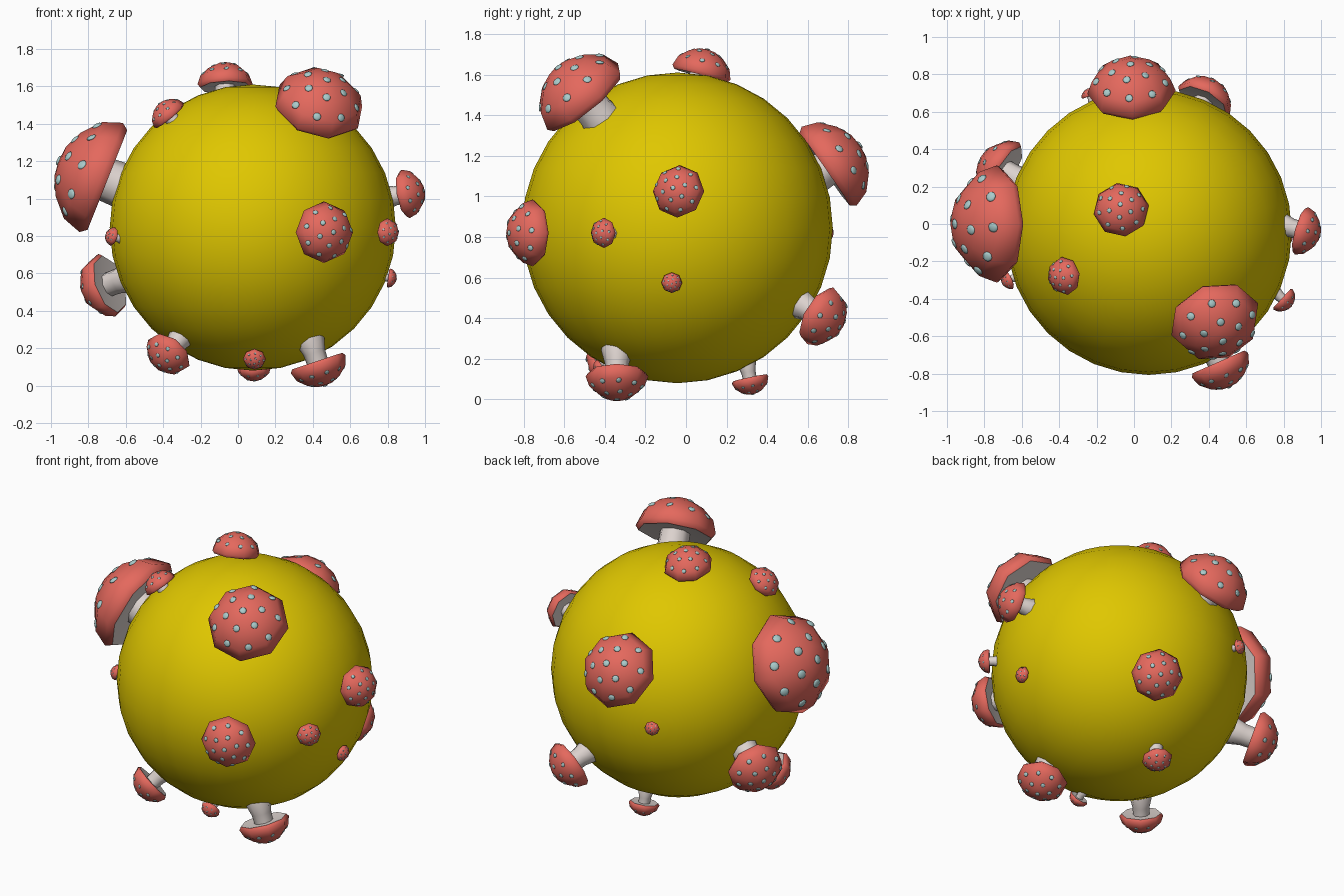
import bpy, bmesh, math
from mathutils import Vector, Matrix
from mathutils.bvhtree import BVHTree

if "Cube" in bpy.data.objects:
    bpy.data.objects.remove(bpy.data.objects["Cube"])

def material(name, rgb):
    m = bpy.data.materials.new(name)
    m.diffuse_color = (*rgb, 1)
    m.use_nodes = True
    m.node_tree.nodes["Principled BSDF"].inputs["Base Color"].default_value = m.diffuse_color
    return m

YELLOW = material("yellow", (0.74, 0.57, 0.0))
RED = material("red", (0.78, 0.14, 0.11))
CREAM = material("cream", (0.72, 0.65, 0.62))
PALE = material("pale_blue", (0.40, 0.60, 0.60))

def lathe(bm, profile, sides=8):
    """Closed solid of revolution; zero radius at either end makes a tip."""
    rings = []
    for r, z in profile:
        n = 1 if r == 0 else sides
        rings.append([bm.verts.new((r * math.cos(2 * math.pi * i / sides),
                                    r * math.sin(2 * math.pi * i / sides), z)) for i in range(n)])
    for a, b in zip(rings, rings[1:]):
        for i in range(sides):
            j = (i + 1) % sides
            quad = [a[i % len(a)], a[j % len(a)], b[j % len(b)], b[i % len(b)]]
            bm.faces.new(list(dict.fromkeys(quad)))
    bmesh.ops.recalc_face_normals(bm, faces=bm.faces)

def to_mesh(bm, name, *mats):
    me = bpy.data.meshes.new(name)
    bm.to_mesh(me)
    for m in mats:
        me.materials.append(m)
    return me

def add(name, me, matrix=Matrix()):
    ob = bpy.data.objects.new(name, me)
    bpy.context.collection.objects.link(ob)
    ob.matrix_world = matrix
    return ob

def smooth(ob, degrees):
    bpy.ops.object.select_all(action='DESELECT')
    ob.select_set(True)
    bpy.context.view_layer.objects.active = ob
    bpy.ops.object.shade_smooth_by_angle(angle=math.radians(degrees))

# ball
bm = bmesh.new()
bmesh.ops.create_uvsphere(bm, u_segments=32, v_segments=16, radius=0.765)
ball = add("ball", to_mesh(bm, "ball", YELLOW), Matrix.Translation((0.079, -0.042, 0.845)))
smooth(ball, 60)

# cap, unit diameter, eight sided, pale underside
bm = bmesh.new()
lathe(bm, [(0, 0.05), (0.47, 0.01), (0.515, 0.07), (0.455, 0.24), (0.30, 0.38), (0.14, 0.455), (0, 0.47)])
for f in bm.faces:
    f.material_index = 1 if f.normal.z < -0.85 else 0
tree = BVHTree.FromBMesh(bm)
cap_mesh = to_mesh(bm, "cap", RED, CREAM)

# stem, flared at the foot
bm = bmesh.new()
lathe(bm, [(0, -0.51), (0.23, -0.51), (0.26, -0.38), (0.20, -0.15), (0.19, 0.07), (0, 0.07)])
stem_mesh = to_mesh(bm, "stem", CREAM)

# spots laid on the cap in rings
bm = bmesh.new()
for count, radius, turn in [(1, 0, 0), (6, 0.23, 0.3), (9, 0.41, 0.1)]:
    for k in range(count):
        a = 2 * math.pi * k / count + turn
        hit, normal, _, _ = tree.ray_cast(Vector((radius * math.cos(a), radius * math.sin(a), 1)),
                                          Vector((0, 0, -1)))
        m = Matrix.Translation(hit) @ normal.to_track_quat('Z', 'Y').to_matrix().to_4x4()
        bmesh.ops.create_icosphere(bm, subdivisions=2, radius=0.045,
                                   matrix=m @ Matrix.Diagonal((1, 1, 0.35, 1)))
spot_mesh = to_mesh(bm, "spots", PALE)

# mushrooms: cap middle, axis, cap diameter
mushrooms = [
    ((-0.80, 0.00, 1.14), (-0.93, 0.00, 0.37), 0.61),
    ((0.445, -0.545, 1.535), (0.23, -0.62, 0.75), 0.48),
    ((-0.07, 0.085, 1.645), (-0.04, 0.25, 0.96), 0.29),
    ((-0.385, -0.28, 1.465), (-0.62, -0.10, 0.75), 0.20),
    ((0.925, -0.045, 1.03), (0.94, -0.27, 0.17), 0.255),
    ((0.475, -0.79, 0.82), (0.40, -0.91, 0.0), 0.32),
    ((0.44, -0.34, 0.08), (0.31, 0.0, -0.94), 0.30),
    ((0.82, -0.07, 0.573), (0.97, 0.0, -0.15), 0.10),
    ((0.81, -0.415, 0.82), (0.72, -0.66, 0.0), 0.145),
    ((-0.68, -0.305, 0.80), (-0.88, -0.40, 0.25), 0.10),
    ((-0.735, 0.305, 0.525), (-0.82, 0.48, -0.30), 0.34),
    ((-0.385, -0.39, 0.155), (-0.50, -0.55, -0.65), 0.255),
    ((0.088, -0.42, 0.135), (0.0, -0.80, -0.50), 0.12),
    ((0.085, 0.32, 0.075), (0.03, 0.20, -0.95), 0.18),
    ((0.39, 0.69, 0.395), (0.42, 0.78, -0.46), 0.305),
    ((-0.015, 0.75, 1.18), (-0.03, 0.82, 0.57), 0.46),
    ((-0.24, 0.70, 0.82), (-0.35, 0.93, 0.0), 0.09),
]
for i, (mid, axis, size) in enumerate(mushrooms, 1):
    m = (Matrix.Translation(mid) @ Vector(axis).to_track_quat('Z', 'Y').to_matrix().to_4x4()
         @ Matrix.Scale(size, 4) @ Matrix.Translation((0, 0, -0.19)))
    for name, me in (("cap", cap_mesh), ("stem", stem_mesh), ("spots", spot_mesh)):
        ob = add(f"mushroom_{name}_{i}", me, m)
        if i == 1:
            smooth(ob, 60)
